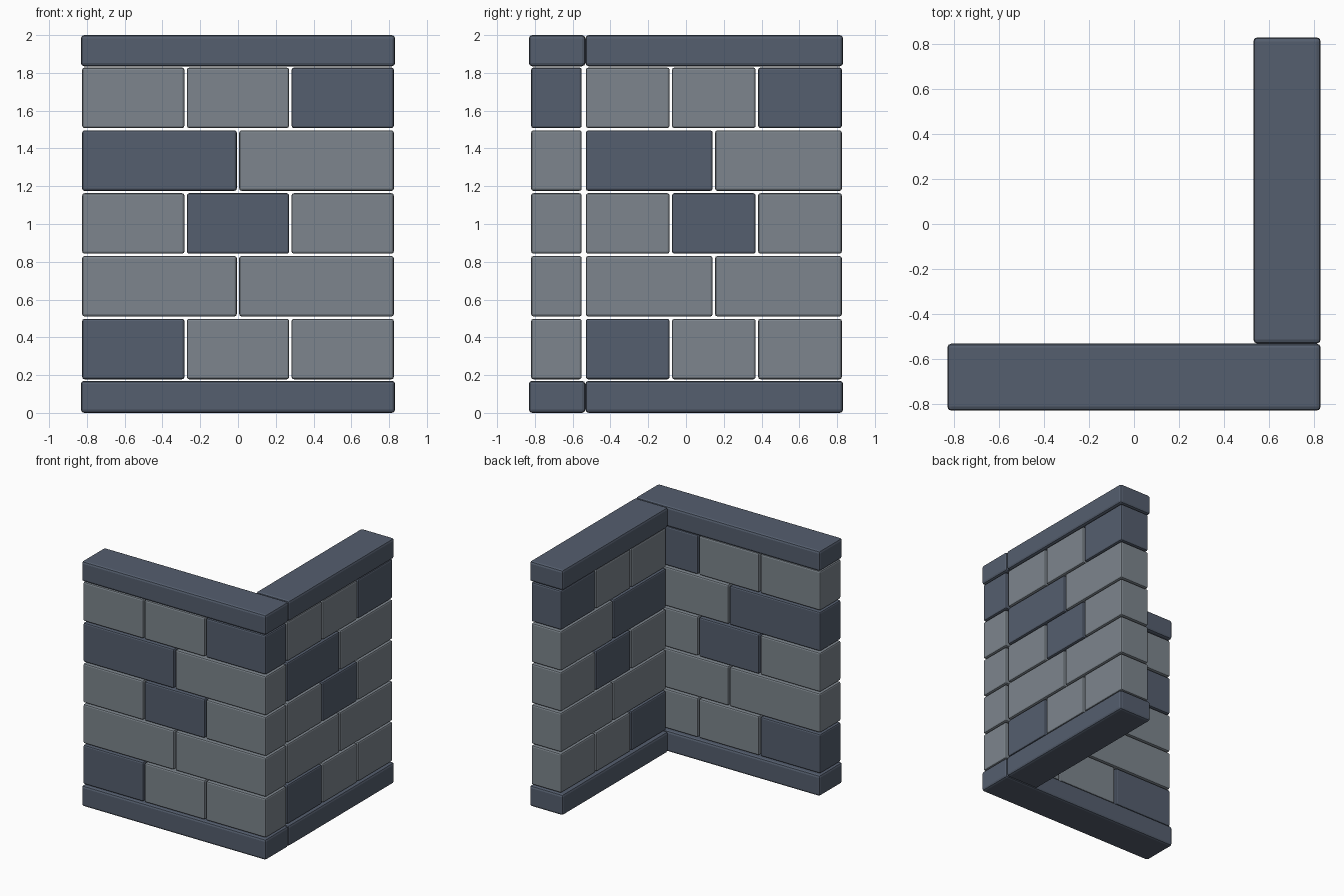
import bpy
import bmesh
from mathutils import Vector

if "Cube" in bpy.data.objects:
    bpy.data.objects.remove(bpy.data.objects["Cube"])


def material(name, rgb):
    m = bpy.data.materials.new(name)
    m.diffuse_color = (*rgb, 1)
    m.use_nodes = True
    m.node_tree.nodes["Principled BSDF"].inputs["Base Color"].default_value = m.diffuse_color
    return m


light = material("light_stone", (0.205, 0.235, 0.266))
dark = material("dark_stone", (0.09, 0.112, 0.156))


def block(name, x, y, z, bevel, mat):
    """Bevelled box spanning the given (min, max) ranges."""
    bm = bmesh.new()
    bmesh.ops.create_cube(bm, size=1)
    size = Vector((x[1] - x[0], y[1] - y[0], z[1] - z[0]))
    bmesh.ops.scale(bm, vec=size, verts=bm.verts)
    bmesh.ops.bevel(bm, geom=bm.edges[:], offset=bevel, segments=2,
                    profile=0.5, affect='EDGES')
    mesh = bpy.data.meshes.new(name)
    bm.to_mesh(mesh)
    bm.free()
    mesh.materials.append(mat)
    ob = bpy.data.objects.new(name, mesh)
    ob.location = ((x[0] + x[1]) / 2, (y[0] + y[1]) / 2, (z[0] + z[1]) / 2)
    bpy.context.collection.objects.link(ob)


GAP = 0.013
ROW_PITCH, ROW_HEIGHT, ROW_START = 0.3325, 0.32, 0.178
ROWS = [3, 2, 3, 2, 3]                      # bricks per row, bottom to top
DARK = {(0, 0), (2, 1), (3, 0), (4, 2)}     # (row, brick) laid in dark stone


def wall(name, place, slab_run, slab_depth, run, depth):
    # base and cap slabs
    for part, z in (("base", (0, 0.17)), ("cap", (1.835, 2.0))):
        block(f"{name}_{part}", *place(slab_run, slab_depth), z, 0.018, dark)
    # staggered brick rows
    for r, n in enumerate(ROWS):
        z0 = ROW_START + r * ROW_PITCH
        length = (run[1] - run[0] - GAP * (n - 1)) / n
        for i in range(n):
            a = run[0] + i * (length + GAP)
            block(f"{name}_brick_{r + 1}_{i + 1}", *place((a, a + length), depth),
                  (z0, z0 + ROW_HEIGHT), 0.012, dark if (r, i) in DARK else light)


# front wall runs along x, side wall runs along y
wall("front_wall", lambda run, depth: (run, depth),
     (-0.832, 0.832), (-0.832, -0.533), (-0.825, 0.825), (-0.82, -0.552))
wall("side_wall", lambda run, depth: (depth, run),
     (-0.533, 0.832), (0.532, 0.832), (-0.53, 0.825), (0.55, 0.82))
